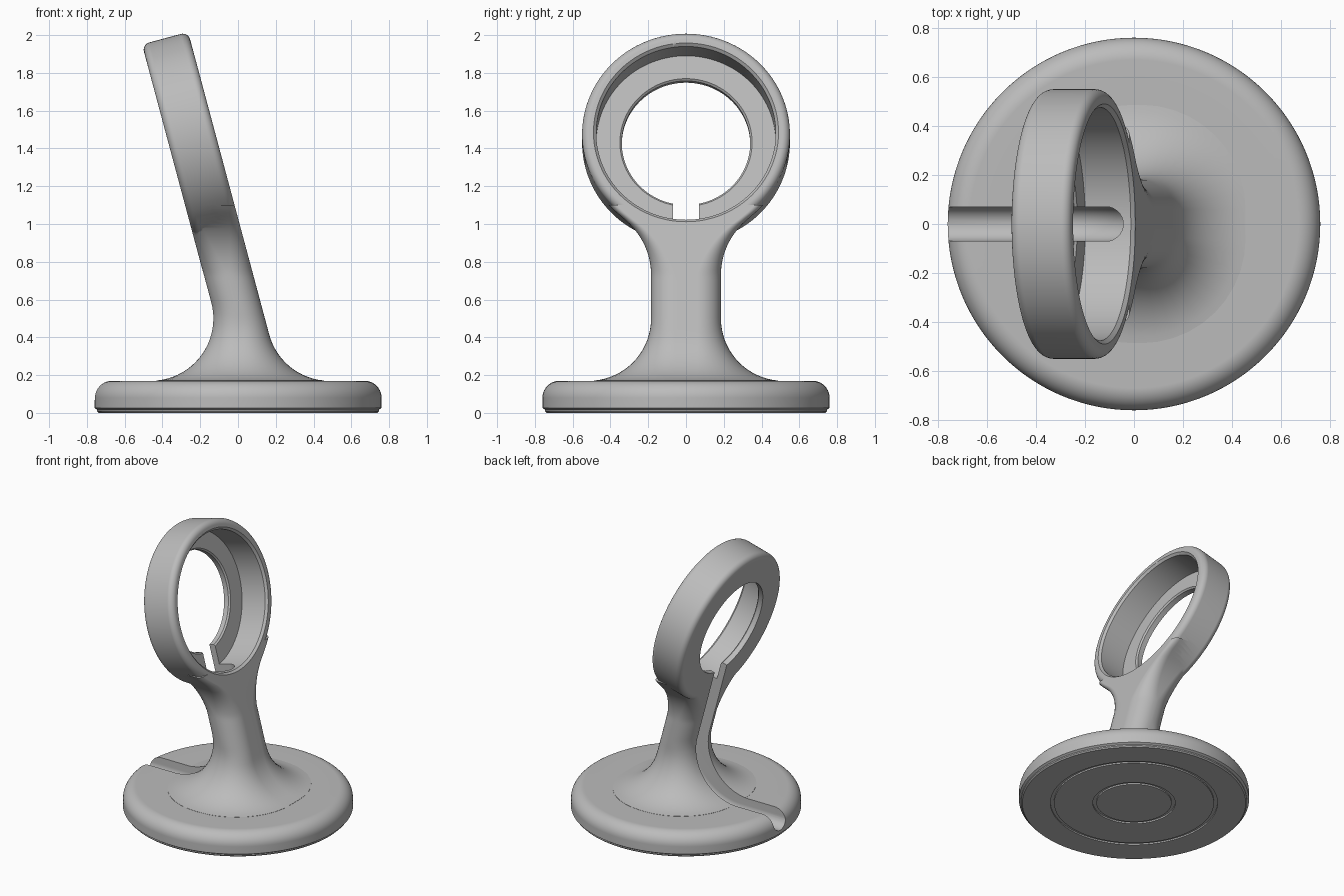
import bpy, bmesh
from math import sin, cos, pi, sqrt, radians
from mathutils import Matrix, Vector

if "Cube" in bpy.data.objects:
    bpy.data.objects.remove(bpy.data.objects["Cube"], do_unlink=True)

TILT = radians(15)
S, C = sin(TILT), cos(TILT)
FRONT, BACK = 0.267, 0.014      # head and stem faces, measured along the tilted axis
HEAD_U, HEAD_R = 1.466, 0.55    # head centre along the tilted stem, and its radius
STEM_W, FLARE = 0.185, 0.33     # stem half width, fillet radius at the base
BASE_Z = 0.17

grey = bpy.data.materials.new("light_grey")
grey.use_nodes = True
grey.diffuse_color = (0.5, 0.5, 0.5, 1)
grey.node_tree.nodes["Principled BSDF"].inputs["Base Color"].default_value = (0.5, 0.5, 0.5, 1)


def make(name, rings, closed=False, matrix=None):
    """Skin a list of point rings; cap the ends unless the loft closes on itself."""
    bm = bmesh.new()
    loops = [[bm.verts.new(p) for p in ring] for ring in rings]
    n = len(loops[0])
    pairs = list(zip(loops, loops[1:])) + ([(loops[-1], loops[0])] if closed else [])
    for a, b in pairs:
        for i in range(n):
            j = (i + 1) % n
            bm.faces.new((a[i], a[j], b[j], b[i]))
    if not closed:
        bm.faces.new(loops[0])
        bm.faces.new(loops[-1])
    bmesh.ops.recalc_face_normals(bm, faces=bm.faces)
    mesh = bpy.data.meshes.new(name)
    bm.to_mesh(mesh)
    bm.free()
    if matrix:
        mesh.transform(matrix)
    mesh.materials.append(grey)
    obj = bpy.data.objects.new(name, mesh)
    bpy.context.collection.objects.link(obj)
    return obj


def lathe(name, profile, matrix=None, steps=128):
    rings = [[(r * cos(2 * pi * k / steps), r * sin(2 * pi * k / steps), z)
              for k in range(steps)] for r, z in profile]
    return make(name, rings, matrix=matrix)


def arc(cx, cy, r, a0, a1, n=8):
    return [(cx + r * cos(radians(a0 + (a1 - a0) * k / n)),
             cy + r * sin(radians(a0 + (a1 - a0) * k / n))) for k in range(n + 1)]


def boolean(target, tool, operation):
    tool.hide_render = True
    mod = target.modifiers.new(tool.name, 'BOOLEAN')
    mod.operation, mod.solver, mod.object = operation, 'EXACT', tool
    bpy.context.view_layer.objects.active = target
    bpy.ops.object.modifier_apply(modifier=mod.name)
    bpy.data.objects.remove(tool, do_unlink=True)


def tilted(n, u, y=0.0):
    return (n * C - u * S, y, n * S + u * C)


# Base disc with a rounded top edge
body = lathe("stand_body", [(0.2, 0.016), (0.745, 0.016), (0.76, 0.026)]
             + arc(0.67, BASE_Z - 0.09, 0.09, 0, 90, 10) + [(0.6, BASE_Z), (0.2, BASE_Z)])

# Head disc around the tilted axis
head_matrix = Matrix.Translation(tilted(0, HEAD_U)) @ Matrix.Rotation(pi / 2 - TILT, 4, 'Y')
edge = 0.04
head = lathe("head", [(0.1, BACK)] + arc(HEAD_R - edge, BACK + edge, edge, -90, 0)
             + arc(HEAD_R - edge, FRONT - edge, edge, 0, 90) + [(0.1, FRONT)], head_matrix)

# Stem: rounded sections that flare into the base and widen into the head
NECK_U, NECK_R = 0.72, 0.395
FC = BASE_Z + FLARE


def stem_section(z):
    drop = max(0.0, FC - z)
    grow = FLARE - sqrt(max(0.0, FLARE ** 2 - drop ** 2))
    front, back = (FRONT - z * S) / C, (BACK - z * S) / C
    bend = sqrt(max(0.0, FLARE ** 2 - (z - FC) ** 2))
    if z < FC - FLARE * S:
        front = (FRONT + FLARE - FC * S) / C - bend
    if z < FC + FLARE * S:
        back = (BACK - FLARE - FC * S) / C + bend
    u = (z - 0.14 * S) / C
    half, blend = STEM_W + grow, 0.0
    if u > NECK_U:
        t = min(u, 1.032)
        half = STEM_W + NECK_R - sqrt(NECK_R ** 2 - (t - NECK_U) ** 2)
        blend = (t - NECK_U) / (1.032 - NECK_U)
        if u > 1.032:
            half = sqrt(HEAD_R ** 2 - (HEAD_U - u) ** 2) - 0.004
    r = (0.125 + grow) * (1 - blend) + 0.045 * blend
    r = min(r, (front - back) / 2 - 0.003, half - 0.003)
    points = []
    for cx, cy, a in ((front - r, half - r, 0), (back + r, half - r, 90),
                      (back + r, r - half, 180), (front - r, r - half, 270)):
        points += [(x, y, z) for x, y in arc(cx, cy, r, a, a + 90, 10)]
    return points


flare_z = [BASE_Z + FLARE * (1 - cos(radians(a))) for a in range(5, 91, 5)]
upper_z = [FC + 0.02 * k for k in range(1, 31)]
foot = [(x, y, BASE_Z - 0.05) for x, y, z in stem_section(flare_z[0])]
stem = make("stem", [foot] + [stem_section(z) for z in flare_z + upper_z])

boolean(body, stem, 'UNION')
boolean(body, head, 'UNION')

# Round cup recess with a chamfered lip, and the through hole in its floor
FLOOR = 0.06
cup = lathe("cup_cutter", [(0.34, BACK - 0.1), (0.34, FLOOR - 0.01), (0.35, FLOOR),
                           (0.475, FLOOR), (0.475, FRONT - 0.015), (0.49, FRONT),
                           (0.49, FRONT + 0.1)], head_matrix)
boolean(body, cup, 'DIFFERENCE')

# Cable channel: round-bottomed slot swept along the base and up the back of the stem
GROOVE, BEND, DEEP = 0.07, 0.4, 0.15
cz = 0.12 + BEND
cx = (DEEP - BEND - cz * S) / C
path = [(Vector((-0.95, 0, 0.12)), Vector((0, 0, 1)))]
for k in range(25):
    a = radians(-90 + 105 * k / 24)
    d = Vector((cos(a), 0, sin(a)))
    path.append((Vector((cx, 0, cz)) + d * BEND, -d))
path.append((Vector(tilted(DEEP, 1.22)), Vector((-C, 0, -S))))
section = [(0.3, GROOVE)] + [(-x, y) for x, y in arc(0, 0, GROOVE, 90, -90, 14)] + [(0.3, -GROOVE)]
channel = make("channel_cutter",
               [[p + out * d + Vector((0, y, 0)) for d, y in section] for p, out in path])
boolean(body, channel, 'DIFFERENCE')

# Foot pad with two ring grooves underneath
pad_profile = [(0.1, 0.0)]
for r in (0.26, 0.54):
    pad_profile += [(r - 0.012, 0), (r - 0.012, 0.01), (r + 0.012, 0.01), (r + 0.012, 0)]
pad = lathe("foot_pad", pad_profile + [(0.738, 0), (0.746, 0.008), (0.746, 0.0165), (0.1, 0.0165)])

# Smooth shading with crisp edges
for obj in (body, pad):
    bpy.ops.object.select_all(action='DESELECT')
    obj.select_set(True)
    bpy.context.view_layer.objects.active = obj
    bpy.ops.object.shade_smooth_by_angle(angle=radians(30))
    weighted = obj.modifiers.new("weighted_normals", 'WEIGHTED_NORMAL')
    weighted.keep_sharp = True
